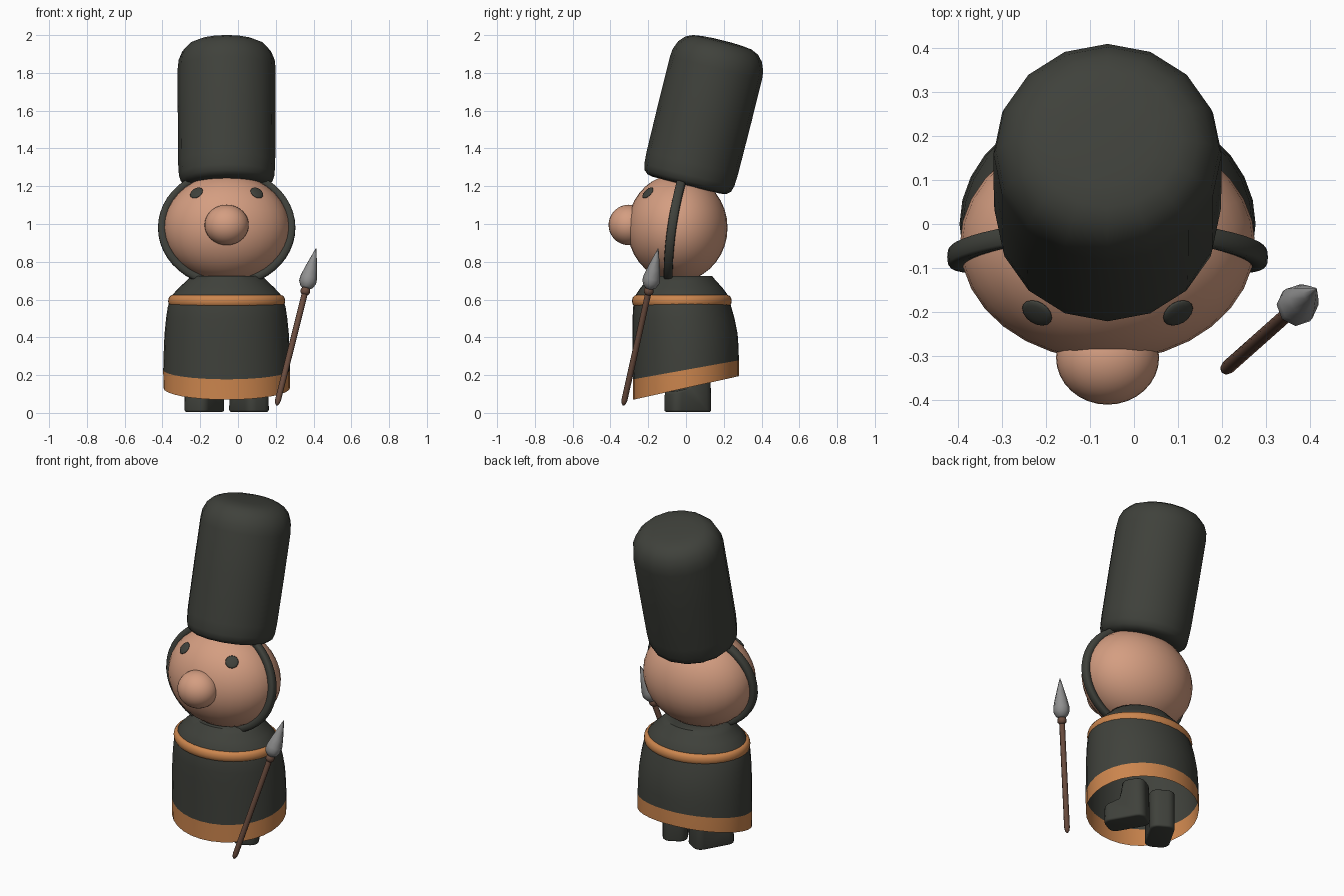
import bpy, bmesh, math
from mathutils import Matrix, Vector

if "Cube" in bpy.data.objects:
    bpy.data.objects.remove(bpy.data.objects["Cube"])

CX = -0.06  # the figure's own centre line


def material(name, rgb):
    m = bpy.data.materials.new(name)
    m.diffuse_color = (*rgb, 1)
    m.use_nodes = True
    m.node_tree.nodes["Principled BSDF"].inputs["Base Color"].default_value = m.diffuse_color
    return m


CHARCOAL = material("charcoal", (0.050, 0.053, 0.044))
SKIN = material("skin", (0.66, 0.34, 0.22))
ORANGE = material("orange", (0.60, 0.235, 0.075))
WOOD = material("wood", (0.15, 0.075, 0.05))
STEEL = material("steel", (0.28, 0.28, 0.28))


def finish(name, bm, mats, angle=50, recalc=True):
    if recalc:
        bmesh.ops.recalc_face_normals(bm, faces=bm.faces[:])
    me = bpy.data.meshes.new(name)
    bm.to_mesh(me)
    bm.free()
    for m in mats:
        me.materials.append(m)
    me.shade_smooth()
    me.set_sharp_from_angle(angle=math.radians(angle))
    ob = bpy.data.objects.new(name, me)
    bpy.context.collection.objects.link(ob)
    return ob


def loft(name, rings, mats, sides=32, bottom=True, top=True, mat_row=None,
         matrix=None, angle=50):
    """Stack of elliptical rings: (z, rx, ry, centre_y, slope of z along y)."""
    bm = bmesh.new()
    rows = []
    for ring in rings:
        z, rx, ry, cy, k = (*ring, *(0, 0, 0)[:5 - len(ring)])
        row = []
        for i in range(sides):
            a = 2 * math.pi * i / sides
            y = cy + ry * math.sin(a)
            row.append(bm.verts.new((rx * math.cos(a), y, z + k * y)))
        rows.append(row)
    for r in range(len(rows) - 1):
        for i in range(sides):
            j = (i + 1) % sides
            f = bm.faces.new((rows[r][i], rows[r][j], rows[r + 1][j], rows[r + 1][i]))
            if mat_row:
                f.material_index = mat_row(r)
    if bottom:
        bm.faces.new(rows[0][::-1])
    if top:
        bm.faces.new(rows[-1])
    bm.transform(matrix or Matrix.Translation((CX, 0, 0)))
    return finish(name, bm, mats, angle, recalc=False)


def ellipsoid(name, loc, radii, mat, rot=None, u=32, v=18):
    bm = bmesh.new()
    bmesh.ops.create_uvsphere(bm, u_segments=u, v_segments=v, radius=1)
    bm.transform(Matrix.Translation(loc) @ (rot or Matrix()) @ Matrix.Diagonal((*radii, 1)))
    return finish(name, bm, [mat], 180)


def swept_ring(name, path, a, b, mat, n=48, m=12, power=1.0):
    """Closed band: path(t) is the centre, a is outward and b is sideways half-size."""
    bm = bmesh.new()
    rows = []
    for i in range(n):
        centre, out, side = path(2 * math.pi * i / n)
        row = []
        for j in range(m):
            c, s = math.cos(2 * math.pi * j / m), math.sin(2 * math.pi * j / m)
            c = math.copysign(abs(c) ** power, c)
            s = math.copysign(abs(s) ** power, s)
            row.append(bm.verts.new(centre + out * (a * c) + side * (b * s)))
        rows.append(row)
    for i in range(n):
        for j in range(m):
            k, l = (i + 1) % n, (j + 1) % m
            bm.faces.new((rows[i][j], rows[k][j], rows[k][l], rows[i][l]))
    return finish(name, bm, [mat], 50)


# Coat: open at the slanted hem, with an orange border
loft("coat", [
    (0.132, 0.335, 0.28, 0, 0.223),
    (0.228, 0.336, 0.28, 0, 0.18),
    (0.33, 0.333, 0.28, -0.002, 0.08),
    (0.42, 0.329, 0.278, -0.005),
    (0.50, 0.321, 0.27, -0.013),
    (0.56, 0.312, 0.26, -0.02),
    (0.60, 0.30, 0.25, -0.022),
    (0.63, 0.283, 0.24, -0.023),
    (0.665, 0.25, 0.215, -0.024),
    (0.70, 0.212, 0.183, -0.025),
    (0.725, 0.188, 0.163, -0.025)],
    [CHARCOAL, ORANGE], bottom=False, mat_row=lambda r: 1 if r == 0 else 0)


# Belt
def belt_path(t):
    out = Vector((math.cos(t), math.sin(t), 0))
    return Vector((CX + 0.288 * out.x, -0.022 + 0.242 * out.y, 0.592)), out, Vector((0, 0, 1))


swept_ring("belt", belt_path, 0.022, 0.032, ORANGE)

# Head and nose
HEAD, HR = Vector((CX, -0.045, 0.98)), Vector((0.335, 0.265, 0.285))
ellipsoid("head", HEAD, HR, SKIN)
ellipsoid("nose", (CX, -0.303, 0.995), (0.117, 0.107, 0.107), SKIN)

# Eyes: thin discs lying on the face
for side, label in ((-1, "left"), (1, "right")):
    dx, dz = side * 0.16, 0.185
    dy = -HR.y * math.sqrt(1 - (dx / HR.x) ** 2 - (dz / HR.z) ** 2)
    normal = Vector((dx / HR.x ** 2, dy / HR.y ** 2, dz / HR.z ** 2)).normalized()
    rot = normal.to_track_quat('Z', 'Y').to_matrix().to_4x4()
    ellipsoid("eye_" + label, HEAD + Vector((dx, dy, dz)), (0.037, 0.037, 0.009),
              CHARCOAL, rot, 16, 8)


# Chin strap: tilted loop around the head
def strap_path(t):
    dz = 0.295 * math.sin(t)
    centre = Vector((CX + 0.343 * math.cos(t), -0.075 + 0.144 * dz + 0.26 * dz * dz, 0.98 + dz))
    out = Vector((math.cos(t) / 0.343, 0, math.sin(t) / 0.295)).normalized()
    return centre, out, Vector((0, 1, -0.15)).normalized()


swept_ring("chin_strap", strap_path, 0.021, 0.024, CHARCOAL, power=0.6)

# Tall hat, leaning back
hat_profile = [(0, 0.19), (0.006, 0.222), (0.024, 0.243), (0.055, 0.253), (0.12, 0.257),
               (0.40, 0.259), (0.64, 0.259), (0.685, 0.254), (0.73, 0.235),
               (0.762, 0.205), (0.78, 0.165), (0.787, 0.11), (0.79, 0.05)]
loft("tall_hat", [(z, r, r * 0.97) for z, r in hat_profile], [CHARCOAL], sides=16,
     matrix=Matrix.Translation((CX, 0.004, 1.205)) @ Matrix.Rotation(math.radians(-14), 4, 'X'))

# Boots: rounded L profile, toes turned out
for side, label in ((-1, "left"), (1, "right")):
    bm = bmesh.new()
    outline = [(-0.175, 0), (0.07, 0), (0.064, 0.24), (-0.068, 0.24), (-0.078, 0.125), (-0.172, 0.105)]
    face = bm.faces.new([bm.verts.new((-0.07, y, z)) for y, z in outline])
    ext = bmesh.ops.extrude_face_region(bm, geom=[face])
    bmesh.ops.translate(bm, vec=(0.14, 0, 0),
                        verts=[g for g in ext["geom"] if isinstance(g, bmesh.types.BMVert)])
    bmesh.ops.recalc_face_normals(bm, faces=bm.faces[:])
    # round the upright toe and heel corners most, then soften everything else
    upright = [e for e in bm.edges if abs(e.verts[0].co.x - e.verts[1].co.x) < 1e-5
               and abs(e.verts[0].co.z - e.verts[1].co.z) > 0.09]
    bmesh.ops.bevel(bm, geom=upright, offset=0.045, segments=4, profile=0.5, affect='EDGES')
    sharp = [e for e in bm.edges if len(e.link_faces) == 2 and e.calc_face_angle(0) > 0.8]
    bmesh.ops.bevel(bm, geom=sharp, offset=0.018, segments=3, profile=0.5,
                    affect='EDGES', clamp_overlap=True)
    bm.transform(Matrix.Translation((CX + side * 0.092, 0.055, 0.005))
                 @ Matrix.Rotation(side * math.radians(30), 4, 'Z'))
    finish("boot_" + label, bm, [CHARCOAL], 60)

# Spear: shaft, collar and blade along one axis
foot, tip = Vector((0.205, -0.332, 0.04)), Vector((0.413, -0.147, 0.87))
axis = tip - foot
length = axis.length
spear = Matrix.Translation(foot) @ axis.to_track_quat('Z', 'Y').to_matrix().to_4x4()


def spear_part(name, profile, mat):
    loft(name, [(t * length, r, r) for t, r in profile], [mat], sides=8, matrix=spear, angle=60)


spear_part("spear_shaft", [(0, 0.004), (0.012, 0.012), (0.035, 0.016), (0.73, 0.016)], WOOD)
spear_part("spear_collar", [(0.705, 0.015), (0.715, 0.024), (0.732, 0.026), (0.745, 0.022), (0.755, 0.015)], WOOD)
spear_part("spear_blade", [(0.745, 0.02), (0.755, 0.033), (0.785, 0.046), (0.815, 0.045),
                           (0.87, 0.034), (0.94, 0.017), (1.0, 0.002)], STEEL)
